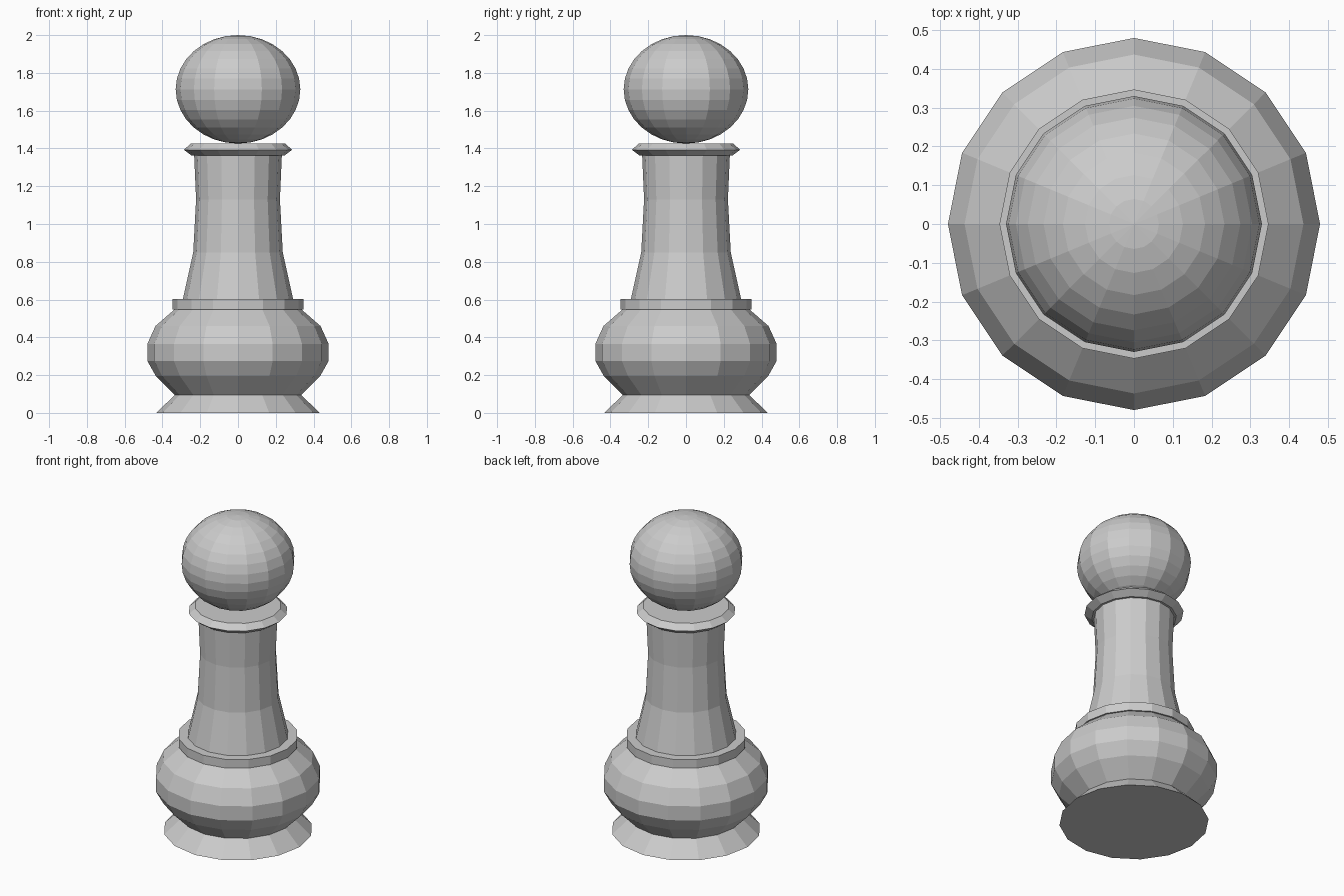
import bpy, bmesh
from math import cos, sin, pi

if "Cube" in bpy.data.objects:
    bpy.data.objects.remove(bpy.data.objects["Cube"])

SIDES = 16


def lathe(name, profile):
    """Spin (radius, height) points around z; radius 0 closes to a point."""
    bm = bmesh.new()
    rings = []
    for r, z in profile:
        if r == 0:
            rings.append([bm.verts.new((0, 0, z))] * SIDES)
        else:
            rings.append([bm.verts.new((r * cos(2 * pi * i / SIDES),
                                        r * sin(2 * pi * i / SIDES), z))
                          for i in range(SIDES)])
    for low, high in zip(rings, rings[1:]):
        for i in range(SIDES):
            j = (i + 1) % SIDES
            corners = list(dict.fromkeys((low[i], low[j], high[j], high[i])))
            bm.faces.new(corners)
    mesh = bpy.data.meshes.new(name)
    bm.to_mesh(mesh)
    bm.free()
    obj = bpy.data.objects.new(name, mesh)
    bpy.context.collection.objects.link(obj)
    return obj


# flared foot with closed underside
lathe("foot", [(0, 0), (0.432, 0), (0.335, 0.095)])

# rounded bulge
lathe("bulge", [(0.335, 0.095), (0.435, 0.195), (0.48, 0.275),
                (0.48, 0.365), (0.437, 0.46), (0.337, 0.547)])

# flat band on top of the bulge
lathe("lower_collar", [(0.337, 0.547), (0.347, 0.547), (0.347, 0.602), (0.292, 0.602)])

# waisted stem
lathe("stem", [(0.292, 0.602), (0.237, 0.85), (0.222, 1.13), (0.232, 1.362)])

# bevelled ring under the head
lathe("upper_collar", [(0.232, 1.362), (0.245, 1.362), (0.287, 1.393),
                       (0.25, 1.425), (0, 1.425)])

# slightly flattened ball head
head = [(0.33 * sin(pi * k / 16) if 0 < k < 16 else 0,
         1.713 - 0.287 * cos(pi * k / 16)) for k in range(17)]
lathe("head", head)
